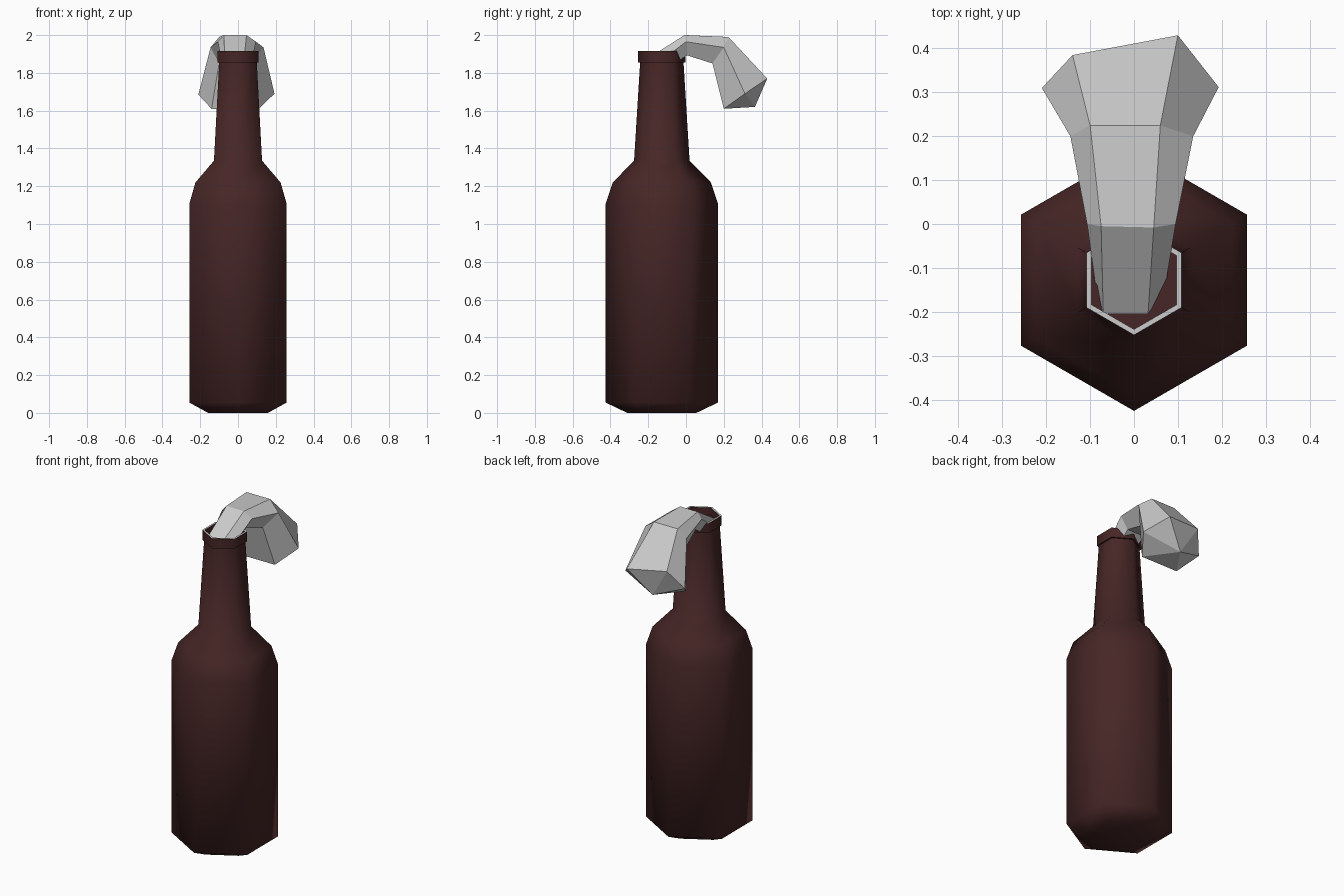
import bpy, bmesh, math

if "Cube" in bpy.data.objects:
    bpy.data.objects.remove(bpy.data.objects["Cube"])

CY = -0.128  # bottle axis position in y


def material(name, rgb):
    m = bpy.data.materials.new(name)
    m.diffuse_color = (*rgb, 1)
    m.use_nodes = True
    m.node_tree.nodes["Principled BSDF"].inputs["Base Color"].default_value = m.diffuse_color
    return m


glass = material("dark red glass", (0.062, 0.019, 0.019))
cloth = material("light grey", (0.6, 0.6, 0.6))


def loft(name, rings, mats, cap_start=False, cap_end=False, tip=None, closed=False):
    """Skin a list of rings with quads; optional caps or a fan to a tip."""
    bm = bmesh.new()
    loops = [[bm.verts.new(p) for p in r] for r in rings]
    n = len(loops[0])
    pairs = list(zip(loops, loops[1:]))
    if closed:
        pairs.append((loops[-1], loops[0]))
    for a, b in pairs:
        for i in range(n):
            j = (i + 1) % n
            bm.faces.new((a[i], a[j], b[j], b[i]))
    if cap_start:
        bm.faces.new(loops[0][::-1])
    if cap_end:
        bm.faces.new(loops[-1])
    if tip:
        t = bm.verts.new(tip)
        for i in range(n):
            bm.faces.new((loops[-1][i], loops[-1][(i + 1) % n], t))
    bmesh.ops.recalc_face_normals(bm, faces=bm.faces)
    me = bpy.data.meshes.new(name)
    bm.to_mesh(me)
    bm.free()
    for m in mats:
        me.materials.append(m)
    ob = bpy.data.objects.new(name, me)
    bpy.context.collection.objects.link(ob)
    return ob


def hexagon(r, z):
    return [(r * math.cos(math.radians(30 + 60 * i)),
             CY + r * math.sin(math.radians(30 + 60 * i)), z) for i in range(6)]


def smooth(ob, angle):
    bpy.ops.object.select_all(action='DESELECT')
    ob.select_set(True)
    bpy.context.view_layer.objects.active = ob
    bpy.ops.object.shade_smooth_by_angle(angle=math.radians(angle))


# Bottle body, shoulder and neck, closed just below the mouth
profile = [(0.183, 0), (0.298, 0.055), (0.298, 1.105), (0.26, 1.22),
           (0.147, 1.335), (0.114, 1.87)]
bottle = loft("bottle", [hexagon(r, z) for r, z in profile], [glass], True, True)
smooth(bottle, 80)

# Collar around the mouth, with a pale top edge
collar = loft("collar", [hexagon(r, z) for r, z in
              [(0.112, 1.855), (0.125, 1.855), (0.125, 1.915), (0.112, 1.915)]],
              [glass, cloth], closed=True)
for p in collar.data.polygons:
    p.material_index = 1 if p.normal.z > 0.9 else 0
smooth(collar, 65)


def rag_ring(top_l, top_r, side_l, side_r, bot_l, bot_r):
    return [top_l, top_r, side_r, bot_r, bot_l, side_l]


# Rag folded out of the mouth and drooping behind the neck
rag = loft("rag", [
    rag_ring((-0.07, -0.205, 1.875), (0.032, -0.205, 1.875),
             (-0.085, -0.16, 1.85), (0.07, -0.15, 1.85),
             (-0.06, -0.10, 1.82), (0.04, -0.10, 1.82)),
    rag_ring((-0.075, -0.005, 2.0), (0.045, -0.008, 2.0),
             (-0.107, 0.0, 1.965), (0.095, 0.0, 1.965),
             (-0.07, 0.005, 1.893), (0.05, 0.005, 1.893)),
    rag_ring((-0.10, 0.225, 1.99), (0.06, 0.225, 1.99),
             (-0.145, 0.2, 1.935), (0.135, 0.2, 1.935),
             (-0.10, 0.14, 1.85), (0.07, 0.14, 1.85)),
    rag_ring((-0.14, 0.385, 1.80), (0.10, 0.43, 1.77),
             (-0.21, 0.31, 1.685), (0.193, 0.312, 1.69),
             (-0.14, 0.2, 1.61), (0.11, 0.2, 1.61)),
], [cloth], cap_start=True, tip=(-0.03, 0.365, 1.62))
